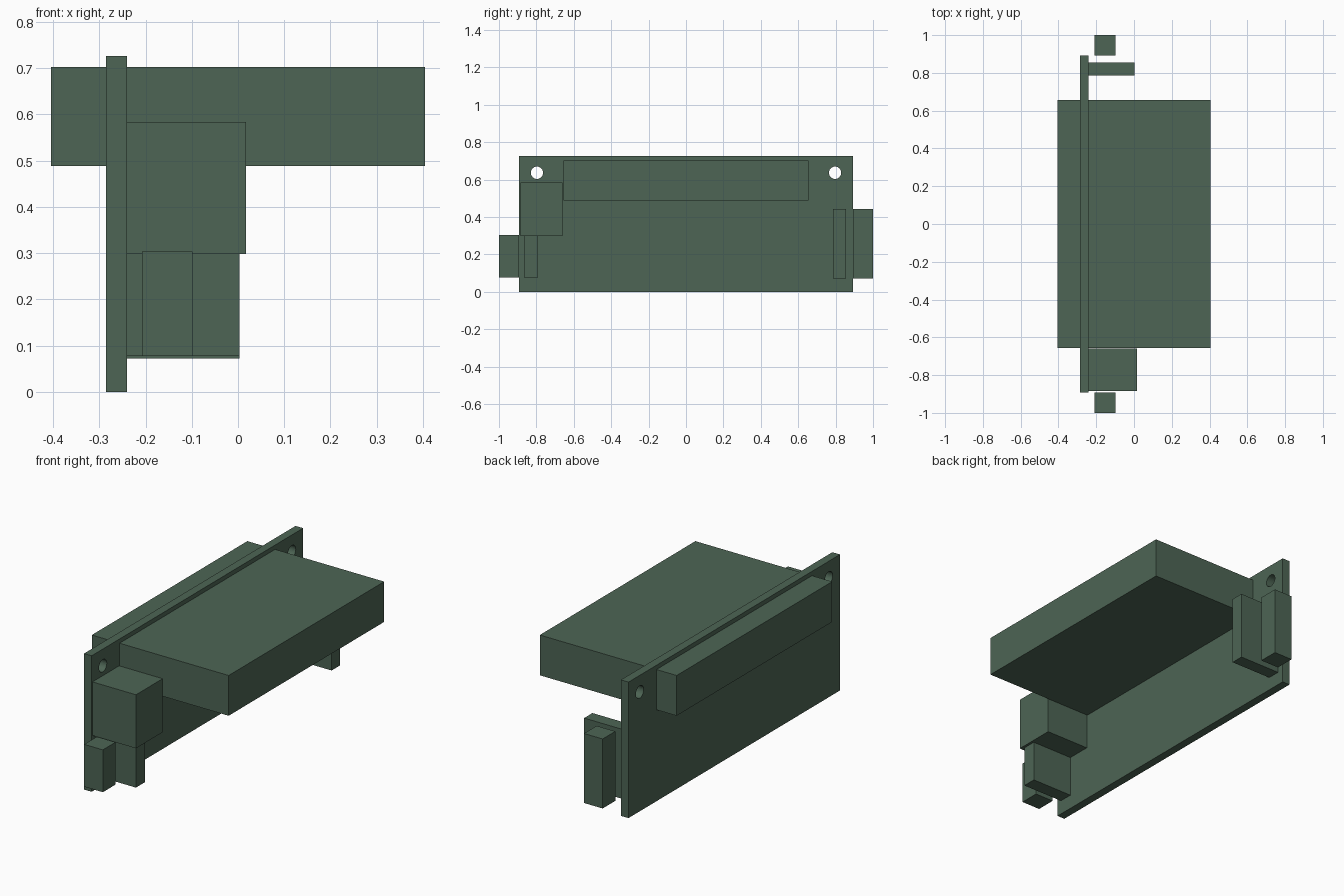
import bpy
import math

if "Cube" in bpy.data.objects:
    bpy.data.objects.remove(bpy.data.objects["Cube"])

green = bpy.data.materials.new("dark_green")
green.diffuse_color = (0.075, 0.13, 0.09, 1)
green.use_nodes = True
green.node_tree.nodes["Principled BSDF"].inputs["Base Color"].default_value = green.diffuse_color


def box(name, x, y, z):
    """Box spanning the given (min, max) ranges."""
    bpy.ops.mesh.primitive_cube_add(
        size=1, location=[(a + b) / 2 for a, b in (x, y, z)])
    ob = bpy.context.object
    ob.name = name
    ob.scale = [b - a for a, b in (x, y, z)]
    bpy.ops.object.transform_apply(location=False, rotation=False, scale=True)
    ob.data.materials.append(green)
    return ob


# Upright mounting plate
plate = box("mounting_plate", (-0.285, -0.24), (-0.892, 0.892), (0, 0.726))

# Screw holes in the two upper corners
for y in (-0.797, 0.797):
    bpy.ops.mesh.primitive_cylinder_add(
        vertices=32, radius=0.033, depth=0.2,
        location=(-0.2625, y, 0.637), rotation=(0, math.pi / 2, 0))
    cutter = bpy.context.object
    cutter.name = "screw_hole_cutter"
    cutter.data.materials.append(green)
    bpy.context.view_layer.objects.active = plate
    mod = plate.modifiers.new("screw_hole", 'BOOLEAN')
    mod.operation = 'DIFFERENCE'
    mod.solver = 'EXACT'
    mod.object = cutter
    bpy.ops.object.modifier_apply(modifier=mod.name)
    bpy.data.objects.remove(cutter)

# Long slab through the plate, in two halves that meet at the middle
slab_y, slab_z = (-0.656, 0.656), (0.488, 0.703)
box("slab_rear_half", (-0.404, 0), slab_y, slab_z)
box("slab_front_half", (0, 0.404), slab_y, slab_z)

# Square block beside the slab
box("side_block", (-0.24, 0.017), (-0.885, -0.66), (0.298, 0.584))

# Support tabs on the plate
box("left_tab", (-0.24, 0.003), (-0.865, -0.79), (0.077, 0.3))
box("right_tab", (-0.24, 0.003), (0.785, 0.855), (0.072, 0.443))

# Free-standing bars just outside the plate ends
box("left_bar", (-0.208, -0.098), (-1, -0.893), (0.077, 0.303))
box("right_bar", (-0.208, -0.098), (0.893, 1), (0.072, 0.443))
